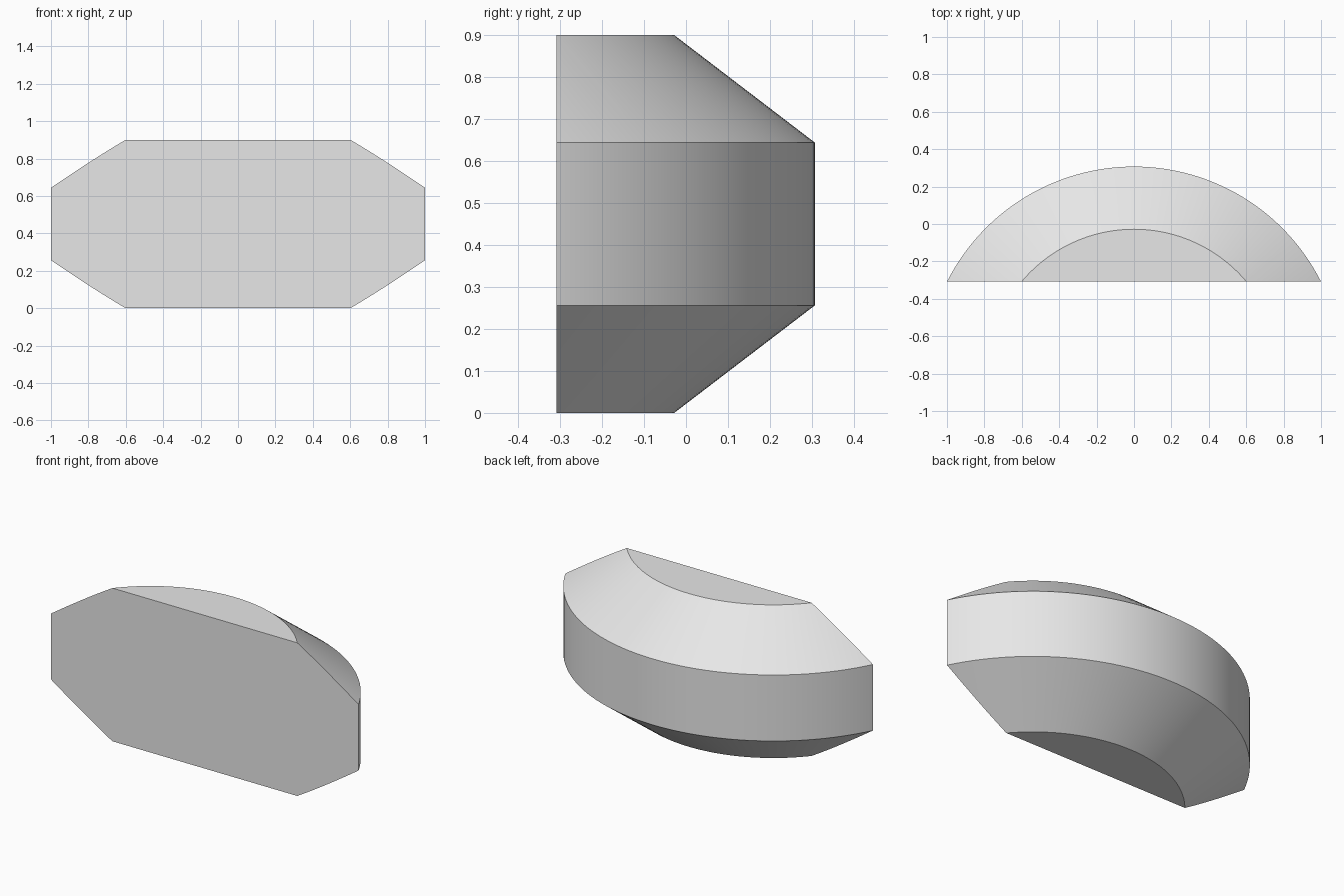
import bpy
import bmesh
import math

default = bpy.data.objects.get("Cube")
if default:
    bpy.data.objects.remove(default, do_unlink=True)

# Dimensions of the bevelled drum and of the flat cut
CENTRE_Y = -0.813
OUTER, INNER = 1.12, 0.785
HEIGHT, CHAMFER = 0.9, 0.256
FRONT_Y = -0.308
STEPS = 160

grey = bpy.data.materials.new("light grey")
grey.use_nodes = True
colour = (0.8, 0.8, 0.8, 1)
grey.diffuse_color = colour
grey.node_tree.nodes["Principled BSDF"].inputs["Base Color"].default_value = colour

# Chamfered profile spun into a drum
bm = bmesh.new()
axis = (0, CENTRE_Y, 0)
profile = [(INNER, 0), (OUTER, CHAMFER), (OUTER, HEIGHT - CHAMFER), (INNER, HEIGHT)]
verts = [bm.verts.new((0, CENTRE_Y + r, z)) for r, z in profile]
edges = [bm.edges.new(pair) for pair in zip(verts, verts[1:])]
bmesh.ops.spin(bm, geom=verts + edges, cent=axis, axis=(0, 0, 1),
               angle=math.tau, steps=STEPS)
bmesh.ops.remove_doubles(bm, verts=bm.verts[:], dist=0.0005)

# Flat top and bottom
bmesh.ops.holes_fill(bm, edges=[e for e in bm.edges if e.is_boundary], sides=0)

# Flat front: slice off most of the drum and close the cut
bmesh.ops.bisect_plane(bm, geom=bm.verts[:] + bm.edges[:] + bm.faces[:],
                       plane_co=(0, FRONT_Y, 0), plane_no=(0, 1, 0),
                       clear_inner=True)
bmesh.ops.edgeloop_fill(bm, edges=[e for e in bm.edges if e.is_boundary])
bmesh.ops.recalc_face_normals(bm, faces=bm.faces[:])

mesh = bpy.data.meshes.new("chamfered_half_drum")
bm.to_mesh(mesh)
bm.free()
mesh.materials.append(grey)
body = bpy.data.objects.new("chamfered_half_drum", mesh)
bpy.context.collection.objects.link(body)

# Smooth round walls with crisp rims
bpy.ops.object.select_all(action="DESELECT")
body.select_set(True)
bpy.context.view_layer.objects.active = body
bpy.ops.object.shade_smooth_by_angle(angle=math.radians(25))
